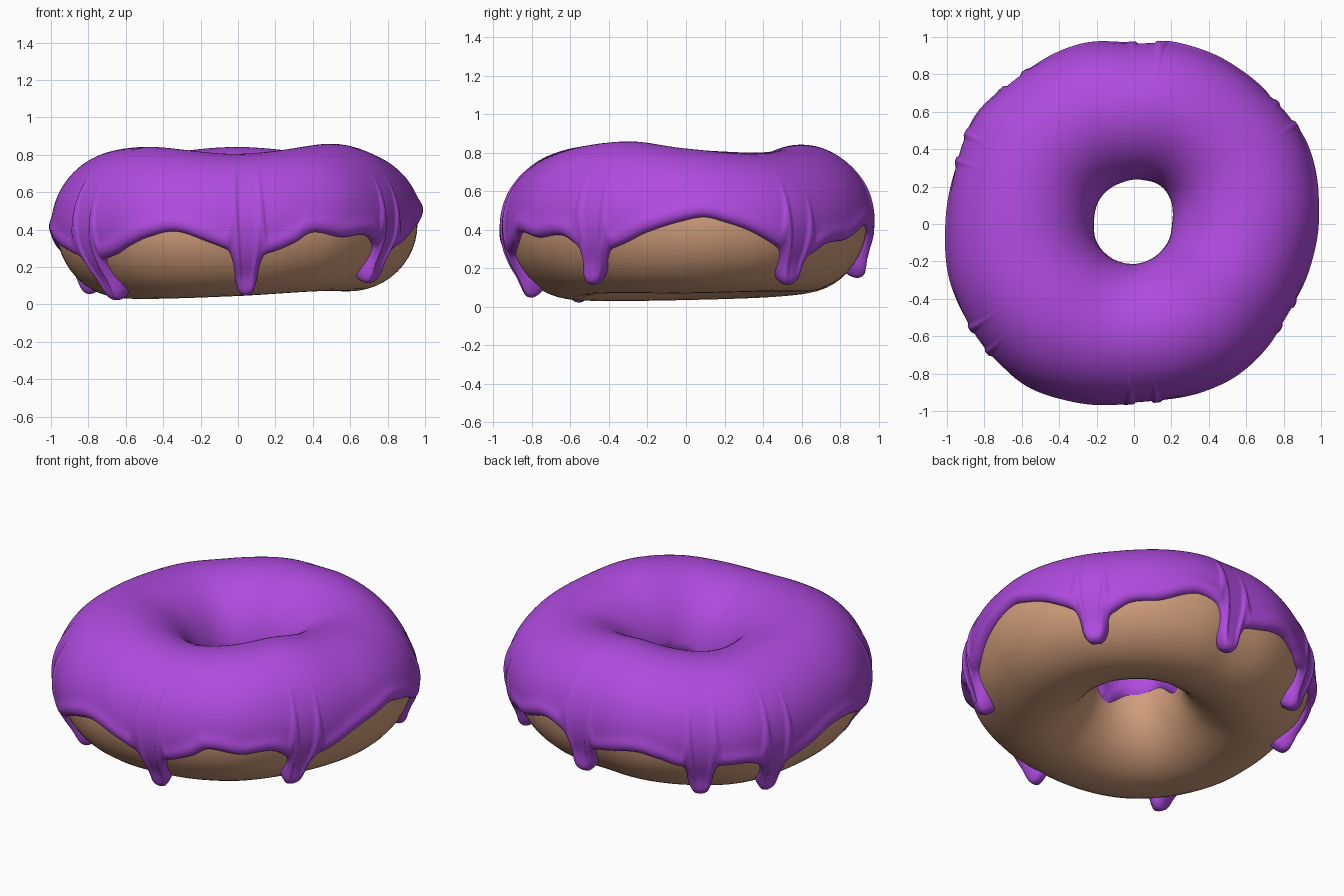
import bpy, math
from math import sin, cos, exp, pi, radians

if "Cube" in bpy.data.objects:
    bpy.data.objects.remove(bpy.data.objects["Cube"])

# Profile controls around the ring: angle in degrees -> value
OUTER = {0: .985, 10: 1.0, 30: 1.015, 45: 1.0, 64: .995, 78: .988, 90: .968, 105: .995, 120: 1.0,
         132: 1.005, 146: 1.025, 165: 1.0, 180: 1.0, 198: 1.025, 220: 1.04, 235: 1.035, 250: 1.0,
         270: .957, 290: .96, 305: .972, 326: .957, 347: .962}
HOLE = {0: .2, 53: .245, 90: .228, 135: .225, 180: .21, 215: .215, 270: .21, 320: .2}
TOP = {0: .825, 35: .798, 90: .845, 140: .805, 180: .82, 222: .845, 270: .808, 328: .862}
BOTTOM = {0: .07, 45: .08, 90: .075, 135: .05, 180: .035, 225: .03, 270: .045, 315: .07}
# Height of the icing edge between drips
EDGE = {0: .45, 6: .465, 12: .44, 19: .4, 25: .35, 36: .26, 42: .27, 49: .33, 59: .35, 71: .42,
        78: .4, 86: .31, 95: .33, 108: .37, 116: .34, 123: .3, 138: .3, 146: .3, 156: .24, 168: .29,
        180: .36, 190: .36, 200: .31, 219: .24, 229: .27, 234: .31, 241: .36, 250: .39, 261: .33,
        273: .26, 281: .28, 289: .33, 295: .385, 306: .36, 317: .37, 327: .28, 338: .32, 348: .39}
# Drips: angle, section angle of the tip, sideways lean in degrees
DRIPS = [(36, -.93, 0), (86, -.82, 0), (130, -.9, 0), (156, -1.03, 0), (217, -1.13, 4),
         (273, -1.08, 0), (329, -.93, -4)]
THICK = .03


def ring(table, deg):
    """Smooth periodic interpolation of a control table."""
    k = sorted(table)
    n = len(k)
    deg %= 360
    i = max(j for j in range(n) if k[j] <= deg)
    x = [k[j % n] + 360 * (j // n) for j in range(i - 1, i + 3)]
    y = [table[k[j % n]] for j in range(i - 1, i + 3)]
    h = x[2] - x[1]
    t = (deg - x[1]) / h
    m0 = h * (y[2] - y[0]) / (x[2] - x[0])
    m1 = h * (y[3] - y[1]) / (x[3] - x[1])
    return ((2*t**3 - 3*t*t + 1) * y[1] + (t**3 - 2*t*t + t) * m0
            + (3*t*t - 2*t**3) * y[2] + (t**3 - t*t) * m1)


def section(deg):
    """Centre radius, half width, centre height and half height of the dough."""
    ro, ri = ring(OUTER, deg) - THICK, ring(HOLE, deg) + THICK
    zt, zb = ring(TOP, deg) - THICK, ring(BOTTOM, deg)
    return (ro + ri) / 2, (ro - ri) / 2, (zt + zb) / 2, (zt - zb) / 2


def surface(deg, phi, offset=0):
    rc, a, zc, b = section(deg)
    r = rc + (a + offset) * cos(phi)
    t = radians(deg)
    return (r * cos(t), r * sin(t), zc + (b + offset) * sin(phi))


def gap(deg, centre):
    return (deg - centre + 180) % 360 - 180


def edge_phi(deg):
    rc, a, zc, b = section(deg)
    phi = math.asin(max(-.9, min(.9, (ring(EDGE, deg) - zc) / b)))
    for centre, tip, lean in DRIPS:
        phi += (tip - phi) * exp(-(gap(deg, centre) / 4.3) ** 4)
    return phi


def make_object(name, verts, rows, cols, close, color):
    faces = []
    for i in range(rows):
        for j in range(cols if close else cols - 1):
            k, l = (i + 1) % rows, (j + 1) % cols
            faces.append((i*cols + j, k*cols + j, k*cols + l, i*cols + l))
    mesh = bpy.data.meshes.new(name)
    mesh.from_pydata(verts, [], faces)
    mesh.shade_smooth()
    mat = bpy.data.materials.new(name + "_material")
    mat.diffuse_color = color
    mat.use_nodes = True
    mat.node_tree.nodes["Principled BSDF"].inputs["Base Color"].default_value = mat.diffuse_color
    mesh.materials.append(mat)
    obj = bpy.data.objects.new(name, mesh)
    bpy.context.collection.objects.link(obj)
    return obj


# Dough ring
N, M = 120, 48
make_object("dough", [surface(i * 360 / N, j * 2 * pi / M) for i in range(N) for j in range(M)],
            N, M, True, (.64, .34, .2, 1))

# Icing shell with rounded rim and bulbous drips
N, M = 720, 64
verts = []
for i in range(N):
    deg = i * 360 / N
    rc, a, zc, b = section(deg)
    lo = edge_phi(deg)
    slope = (edge_phi(deg + .25) - edge_phi(deg - .25)) / radians(.5) * b / (rc + a * cos(lo))
    hi = pi + .05 + .1 * sin(3 * radians(deg)) + .04 * sin(7 * radians(deg))
    for j in range(M):
        phi = lo + (hi - lo) * (j / (M - 1)) ** 1.7
        d_out = (phi - lo) * b / math.sqrt(1 + slope * slope)
        d = min(d_out, (hi - phi) * b)
        f = 1 - min(d / THICK, 1)
        full = THICK + .012 * exp(-((d_out - .05) / .035) ** 2)
        shift = 0
        for centre, tip, lean in DRIPS:
            g = gap(deg, centre)
            if abs(g) < 14:
                near = exp(-(g / 6) ** 4)
                bulb = exp(-((phi - tip - .15) / .17) ** 2)
                full += .038 * bulb * exp(-(g / 4) ** 2)
                down = min(1, max(0, (-.2 - phi) / (-.2 - tip)))
                shift += near * (.3 * g * bulb + lean * down)
        verts.append(surface(deg + shift, phi, full * math.sqrt(max(0, 1 - f * f)) - .003))
make_object("icing", verts, N, M, False, (.43, .07, .74, 1))
